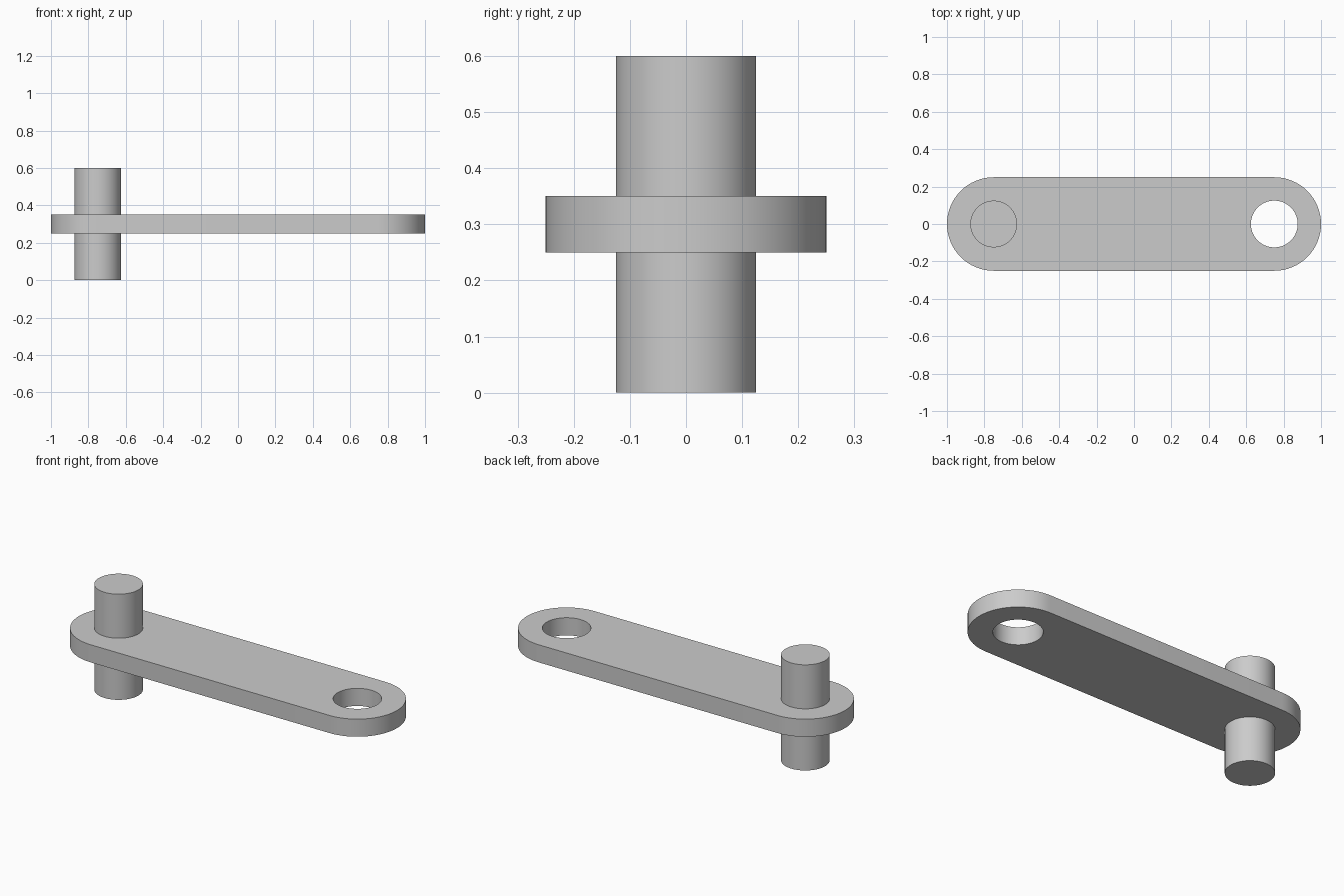
import bpy
import bmesh
from math import cos, sin, pi, radians

cube = bpy.data.objects.get("Cube")
if cube:
    bpy.data.objects.remove(cube, do_unlink=True)

REACH = 0.75        # distance of pin and hole from the centre
END_RADIUS = 0.25
PIN_RADIUS = 0.125
SEGMENTS = 64

grey = bpy.data.materials.new("light grey")
grey.use_nodes = True
colour = (0.6, 0.6, 0.6, 1)
grey.diffuse_color = colour
grey.node_tree.nodes["Principled BSDF"].inputs["Base Color"].default_value = colour


def arc(cx, radius, start, sweep, count):
    return [(cx + radius * cos(start + sweep * i / count),
             radius * sin(start + sweep * i / count)) for i in range(count)]


def extruded(name, loops, bottom, top):
    """Fill closed outlines (inner ones become holes) and extrude upward."""
    bm = bmesh.new()
    edges = []
    for loop in loops:
        verts = [bm.verts.new((x, y, bottom)) for x, y in loop]
        edges += [bm.edges.new((verts[i - 1], v)) for i, v in enumerate(verts)]
    bmesh.ops.triangle_fill(bm, use_beauty=True, edges=edges)
    bmesh.ops.dissolve_limit(bm, angle_limit=radians(1),
                             verts=[], edges=[e for e in bm.edges if not e.is_boundary])
    result = bmesh.ops.extrude_face_region(bm, geom=bm.faces[:], use_keep_orig=True)
    raised = [g for g in result["geom"] if isinstance(g, bmesh.types.BMVert)]
    bmesh.ops.translate(bm, verts=raised, vec=(0, 0, top - bottom))
    bmesh.ops.recalc_face_normals(bm, faces=bm.faces[:])
    mesh = bpy.data.meshes.new(name)
    bm.to_mesh(mesh)
    bm.free()
    mesh.materials.append(grey)
    obj = bpy.data.objects.new(name, mesh)
    bpy.context.collection.objects.link(obj)
    bpy.ops.object.select_all(action="DESELECT")
    obj.select_set(True)
    bpy.context.view_layer.objects.active = obj
    bpy.ops.object.shade_smooth_by_angle(angle=radians(30))
    return obj


# Link plate: round-ended outline with a hole at the left end
half = SEGMENTS // 2
outline = []
for cx, start in ((REACH, -pi / 2), (-REACH, pi / 2)):
    outline += arc(cx, END_RADIUS, start, pi, half)
    outline.append((cx, END_RADIUS * sin(start + pi)))
hole = arc(REACH, PIN_RADIUS, 0, 2 * pi, SEGMENTS)
extruded("link_plate", [outline, hole], 0.25, 0.35)

# Pin passing through the right end
extruded("pin", [arc(-REACH, PIN_RADIUS, 0, 2 * pi, SEGMENTS)], 0, 0.6)
